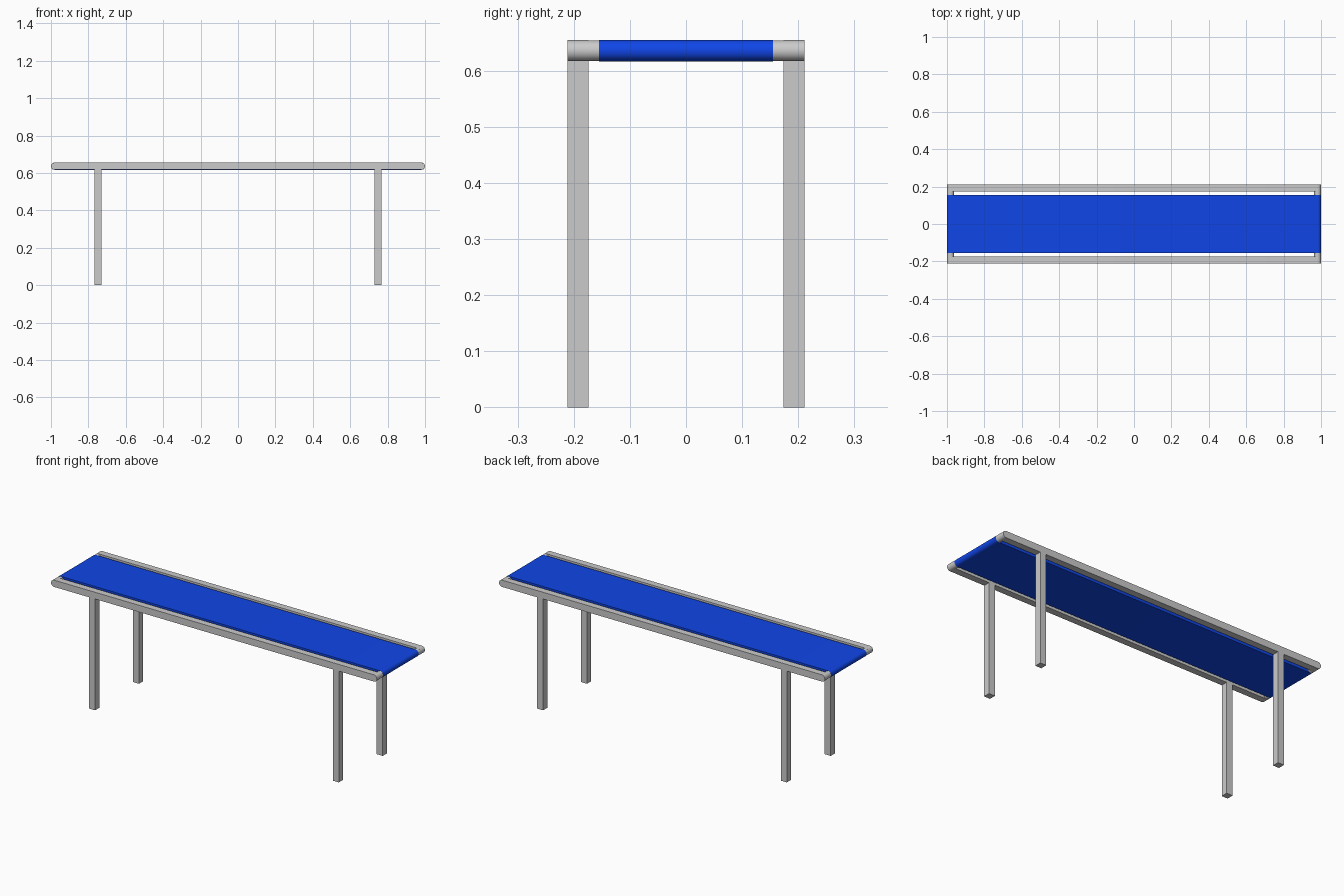
import bpy, bmesh, math

if "Cube" in bpy.data.objects:
    bpy.data.objects.remove(bpy.data.objects["Cube"])

W = 0.037            # tube width of rails and legs
R = 0.0188           # roller radius
ZC = 0.636           # height of the roller axis
XC = 0.981           # roller axis position
YR = 0.1925          # rail and leg centre line


def smooth(ob):
    bpy.ops.object.select_all(action='DESELECT')
    ob.select_set(True)
    bpy.context.view_layer.objects.active = ob
    bpy.ops.object.shade_smooth_by_angle(angle=math.radians(35))


def box(name, loc, size):
    bpy.ops.mesh.primitive_cube_add(size=1, location=loc)
    ob = bpy.context.object
    ob.name = name
    ob.scale = size
    bpy.ops.object.transform_apply(location=False, rotation=False, scale=True)
    return ob


def stadium(name, radius, half_len, width, y, seg=16):
    """Round-ended bar: two half circles joined by straights, extruded along y."""
    bm = bmesh.new()
    pts = []
    for side in (1, -1):
        for i in range(seg + 1):
            a = -math.pi / 2 + math.pi * i / seg
            pts.append((side * (half_len + radius * math.cos(a)),
                        side * radius * math.sin(a)))
    face = bm.faces.new([bm.verts.new((x, -width / 2, z)) for x, z in pts])
    ext = bmesh.ops.extrude_face_region(bm, geom=[face])
    verts = [g for g in ext['geom'] if isinstance(g, bmesh.types.BMVert)]
    bmesh.ops.translate(bm, verts=verts, vec=(0, width, 0))
    bmesh.ops.recalc_face_normals(bm, faces=bm.faces)
    me = bpy.data.meshes.new(name)
    bm.to_mesh(me)
    bm.free()
    ob = bpy.data.objects.new(name, me)
    bpy.context.collection.objects.link(ob)
    ob.location = (0, y, ZC)
    smooth(ob)
    return ob


# Side rails with rounded ends
for s, n in ((-1, "front"), (1, "back")):
    stadium(n + "_rail", R, XC, W, s * YR)
    # Square legs under the rails
    for t, m in ((-1, "left"), (1, "right")):
        h = ZC - R
        box(f"{n}_{m}_leg", (t * 0.748, s * YR, h / 2), (W, W, h))

# End rollers between the rails
for t, m in ((-1, "left"), (1, "right")):
    bpy.ops.mesh.primitive_cylinder_add(vertices=32, radius=R - 0.0004, depth=2 * YR,
                                        location=(t * XC, 0, ZC),
                                        rotation=(math.pi / 2, 0, 0))
    roller = bpy.context.object
    roller.name = m + "_roller"
    smooth(roller)

# Blue belt wrapped around both rollers
belt = stadium("belt", 0.019, XC, 0.31, 0)
blue = bpy.data.materials.new("belt_blue")
blue.diffuse_color = (0.005, 0.06, 0.8, 1)
blue.use_nodes = True
blue.node_tree.nodes["Principled BSDF"].inputs["Base Color"].default_value = blue.diffuse_color
belt.data.materials.append(blue)
